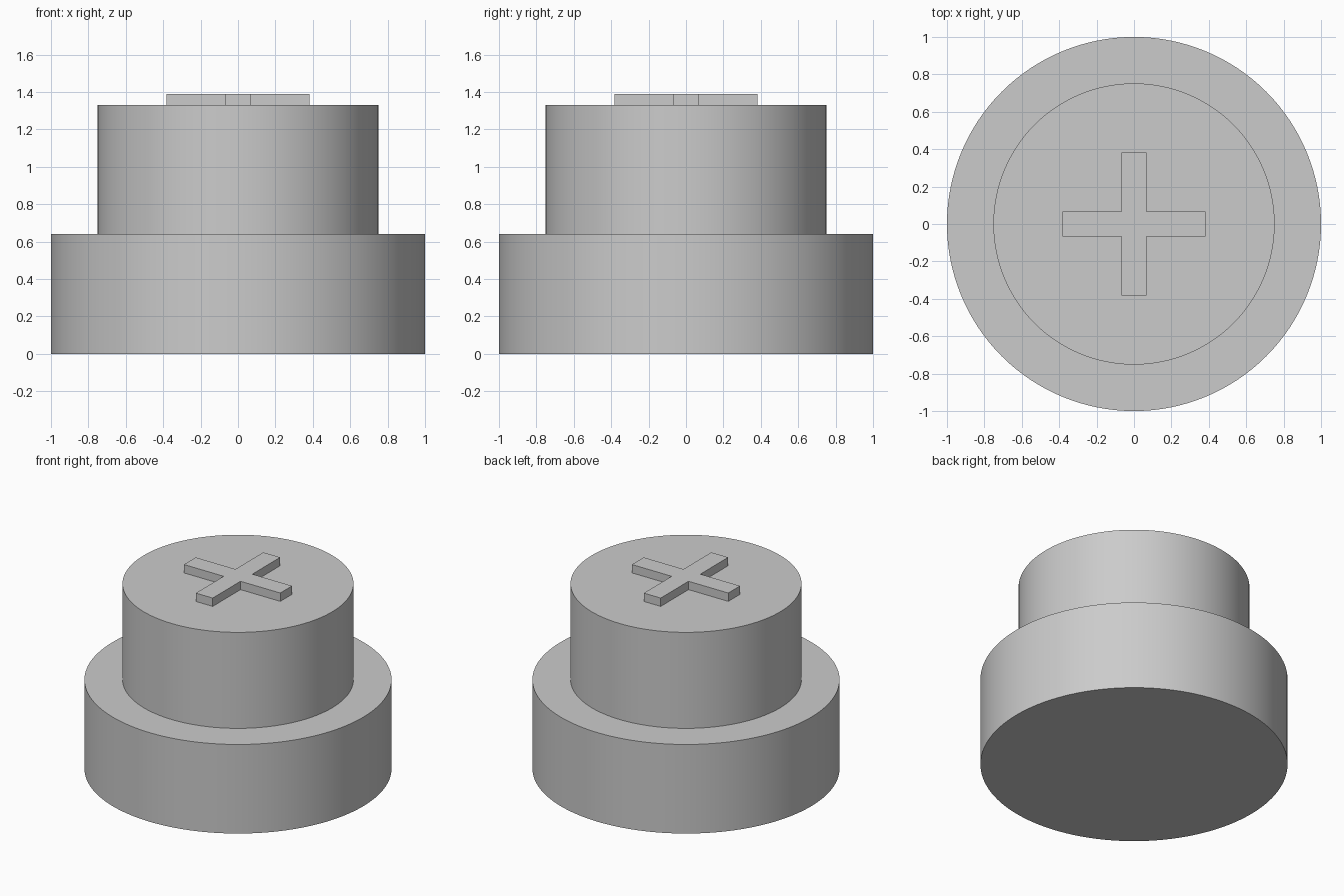
import bpy
import bmesh
import math

cube = bpy.data.objects.get("Cube")
if cube:
    bpy.data.objects.remove(cube, do_unlink=True)

SEGMENTS = 128
BODY_TOP = 0.64
NECK_TOP = 1.33
CROSS_TOP = 1.39

# Single plain grey finish
grey = bpy.data.materials.new("plain_grey")
grey.use_nodes = True
colour = (0.6, 0.6, 0.6, 1)
grey.diffuse_color = colour
grey.node_tree.nodes["Principled BSDF"].inputs["Base Color"].default_value = colour


def extrude_outline(name, outline, bottom, top):
    """Solid prism from a counter-clockwise outline."""
    bm = bmesh.new()
    base = bm.faces.new([bm.verts.new((x, y, bottom)) for x, y in outline])
    lid = bmesh.ops.extrude_face_region(bm, geom=[base], use_keep_orig=True)
    verts = [v for v in lid["geom"] if isinstance(v, bmesh.types.BMVert)]
    bmesh.ops.translate(bm, verts=verts, vec=(0, 0, top - bottom))
    bmesh.ops.recalc_face_normals(bm, faces=bm.faces)
    mesh = bpy.data.meshes.new(name)
    bm.to_mesh(mesh)
    bm.free()
    mesh.materials.append(grey)
    obj = bpy.data.objects.new(name, mesh)
    bpy.context.collection.objects.link(obj)
    return obj


def smooth_sides(obj):
    bpy.ops.object.select_all(action="DESELECT")
    obj.select_set(True)
    bpy.context.view_layer.objects.active = obj
    bpy.ops.object.shade_smooth_by_angle(angle=math.radians(30))


# Wide base and narrower neck, made as one stepped solid
bm = bmesh.new()
profile = [(1, 0), (1, BODY_TOP), (0.752, BODY_TOP), (0.752, NECK_TOP)]
rings = []
for radius, z in profile:
    ring = bmesh.ops.create_circle(bm, segments=SEGMENTS, radius=radius)["verts"]
    bmesh.ops.translate(bm, verts=ring, vec=(0, 0, z))
    rings.append(ring)
for low, high in zip(rings, rings[1:]):
    for i in range(SEGMENTS):
        j = (i + 1) % SEGMENTS
        bm.faces.new((low[i], low[j], high[j], high[i]))
bm.faces.new(rings[0])
bm.faces.new(rings[-1])
bmesh.ops.recalc_face_normals(bm, faces=bm.faces)
mesh = bpy.data.meshes.new("stepped_body")
bm.to_mesh(mesh)
bm.free()
mesh.materials.append(grey)
body = bpy.data.objects.new("stepped_body", mesh)
bpy.context.collection.objects.link(body)
smooth_sides(body)

# Raised cross on the neck: one arm corner set turned four times
LENGTH, HALF = 0.383, 0.067
arm = [(LENGTH, -HALF), (LENGTH, HALF), (HALF, HALF)]
outline = []
for turn in range(4):
    for x, y in arm:
        outline.append((x, y))
    arm = [(-y, x) for x, y in arm]
extrude_outline("raised_cross", outline, NECK_TOP, CROSS_TOP)
